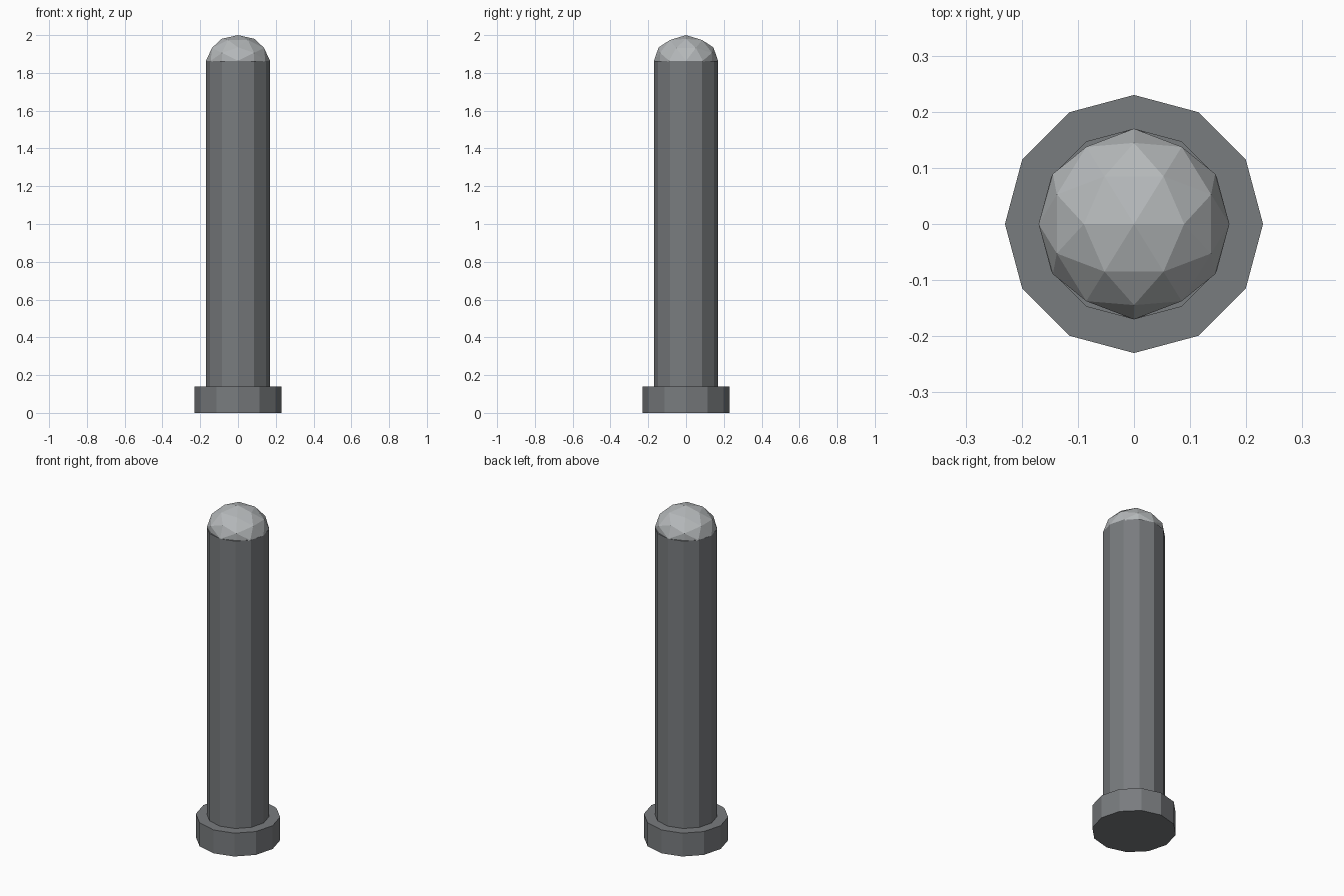
import bpy, bmesh, math
from itertools import product

if "Cube" in bpy.data.objects:
    bpy.data.objects.remove(bpy.data.objects["Cube"])

BASE_TOP, DOME_Z, SHAFT_R, BASE_R = 0.14, 1.864, 0.17, 0.23


def material(name, color):
    mat = bpy.data.materials.new(name)
    mat.diffuse_color = (*color, 1)
    mat.use_nodes = True
    mat.node_tree.nodes["Principled BSDF"].inputs["Base Color"].default_value = mat.diffuse_color
    return mat


DARK = material("dark_grey", (0.19, 0.20, 0.21))
LIGHT = material("light_grey", (0.46, 0.48, 0.49))


def finish(name, bm, mat):
    bmesh.ops.recalc_face_normals(bm, faces=bm.faces)
    mesh = bpy.data.meshes.new(name)
    bm.to_mesh(mesh)
    bm.free()
    mesh.materials.append(mat)
    obj = bpy.data.objects.new(name, mesh)
    bpy.context.collection.objects.link(obj)
    return obj


def prism(name, radius, z0, z1, mat, sides=12):
    # Upright prism with a corner on the +x axis
    bm = bmesh.new()
    ring = [bm.verts.new((radius * math.cos(math.tau * i / sides),
                          radius * math.sin(math.tau * i / sides), z0))
            for i in range(sides)]
    face = bm.faces.new(ring)
    new = bmesh.ops.extrude_face_region(bm, geom=[face], use_keep_orig=True)
    top = [g for g in new["geom"] if isinstance(g, bmesh.types.BMVert)]
    bmesh.ops.translate(bm, verts=top, vec=(0, 0, z1 - z0))
    return finish(name, bm, mat)


# Foot collar and post
prism("base_collar", BASE_R, 0, BASE_TOP, DARK)
prism("post", SHAFT_R, BASE_TOP, DOME_Z, DARK)

# Flattened faceted cap: once-subdivided icosahedron with an edge midpoint up
phi = (1 + math.sqrt(5)) / 2
n = math.hypot(1, phi)
seeds = [(1 / n, 0, phi / n), (0, 0, 1), (0.5 / phi, 0.5, phi / 2)]
points = set()
for seed in seeds:
    for shift in range(3):
        p = seed[shift:] + seed[:shift]
        for signs in product((1, -1), repeat=3):
            points.add(tuple(c * s + 0.0 for c, s in zip(p, signs)))
bm = bmesh.new()
for x, y, z in points:
    bm.verts.new((x * SHAFT_R, y * SHAFT_R, DOME_Z + z * (2 - DOME_Z)))
bmesh.ops.convex_hull(bm, input=bm.verts)
finish("domed_cap", bm, LIGHT)
